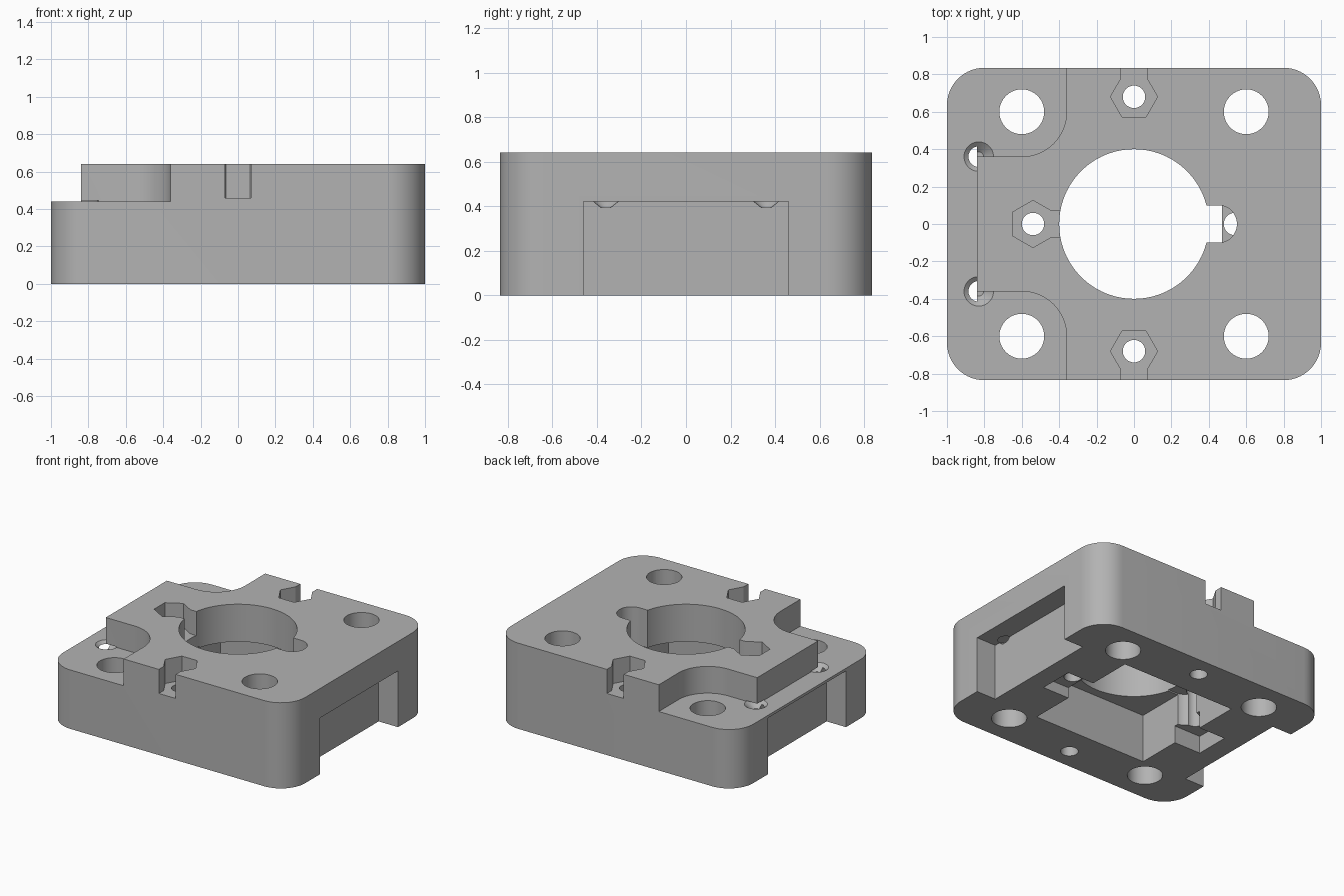
import bpy, bmesh, math

cube = bpy.data.objects.get("Cube")
if cube:
    bpy.data.objects.remove(cube, do_unlink=True)

grey = bpy.data.materials.new("plain_grey")
grey.use_nodes = True
GREY = (0.45, 0.45, 0.45, 1)
grey.diffuse_color = GREY
grey.node_tree.nodes["Principled BSDF"].inputs["Base Color"].default_value = GREY


def prism(name, points, z0, z1):
    """Extrude an outline from z0 to z1."""
    bm = bmesh.new()
    base = bm.faces.new([bm.verts.new((x, y, z0)) for x, y in points])
    top = bmesh.ops.extrude_face_region(bm, geom=[base])["geom"]
    for v in top:
        if isinstance(v, bmesh.types.BMVert):
            v.co.z = z1
    bmesh.ops.recalc_face_normals(bm, faces=bm.faces)
    mesh = bpy.data.meshes.new(name)
    bm.to_mesh(mesh)
    bm.free()
    mesh.materials.append(grey)
    obj = bpy.data.objects.new(name, mesh)
    bpy.context.collection.objects.link(obj)
    return obj


def rect(x0, x1, y0, y1):
    return [(x0, y0), (x1, y0), (x1, y1), (x0, y1)]


def ring(x, y, r, n=40, turn=0.0):
    return [(x + r * math.cos(turn + math.tau * i / n),
             y + r * math.sin(turn + math.tau * i / n)) for i in range(n)]


def round_rect(x0, x1, y0, y1, r, n=14):
    pts = []
    centres = [(x1 - r, y1 - r), (x0 + r, y1 - r), (x0 + r, y0 + r), (x1 - r, y0 + r)]
    for k, (cx, cy) in enumerate(centres):
        for i in range(n + 1):
            a = (k + i / n) * math.pi / 2
            pts.append((cx + r * math.cos(a), cy + r * math.sin(a)))
    return pts


body = prism("mounting_block", round_rect(-1, 1, -0.835, 0.835, 0.2), 0, 0.64)


def cut(cutter):
    cutter.hide_render = True
    mod = body.modifiers.new("cut", "BOOLEAN")
    mod.operation = "DIFFERENCE"
    mod.solver = "EXACT"
    mod.object = cutter
    bpy.context.view_layer.objects.active = body
    bpy.ops.object.modifier_apply(modifier=mod.name)
    bpy.data.objects.remove(cutter, do_unlink=True)


LOW, HIGH = -0.1, 0.8

# Lowered ledge along one side and at its two corners
cut(prism("ledge", rect(-1.2, -0.84, -1.2, 1.2), 0.44, HIGH))
for s in (-1, 1):
    ys = sorted((s * 0.36, s * 1.6))
    cut(prism("corner_ledge", round_rect(-1.6, -0.36, *ys, 0.24), 0.44, HIGH))

# Central bore above a square pocket
cut(prism("square_pocket", rect(-0.47, 0.47, -0.465, 0.465), LOW, 0.36))
cut(prism("bore", ring(0, 0, 0.4, 96), 0.2, HIGH))

# Corner bolt holes
for sx in (-1, 1):
    for sy in (-1, 1):
        cut(prism("bolt_hole", ring(sx * 0.6, sy * 0.6, 0.12), LOW, HIGH))

# Open nut traps and screw holes at front and back
for s in (-1, 1):
    cut(prism("nut_trap", ring(0, s * 0.68, 0.126, 6), 0.46, HIGH))
    ys = sorted((s * 0.7, s * 1.0))
    cut(prism("nut_channel", rect(-0.07, 0.07, *ys), 0.46, HIGH))
    cut(prism("screw_hole", ring(0, s * 0.68, 0.06), LOW, 0.55))

# Side recesses with tapered holes in their ceilings
for s in (-1, 1):
    xs = sorted((s * 0.84, s * 1.2))
    cut(prism("side_recess", rect(*xs, -0.46, 0.46), LOW, 0.42))
    for y in (-0.36, 0.36):
        hole = prism("tapered_hole", ring(s * 0.83, y, 0.085, 28), 0.395, 0.445)
        for v in hole.data.vertices:
            if v.co.z < 0.42:
                v.co.x = s * 0.83 + (v.co.x - s * 0.83) * 0.3
                v.co.y = y + (v.co.y - y) * 0.3
        cut(hole)

# Screw seats on both sides of the bore
for s, depth in ((-1, 0.13), (1, 0.08)):
    xs = sorted((s * 0.4, s * 0.69))
    cut(prism("lower_seat", rect(*xs, -0.13, 0.13), LOW, depth))
    cut(prism("screw_hole", ring(s * 0.54, 0, 0.06), LOW, 0.55))
cut(prism("left_slot", round_rect(0.2, 0.55, -0.1, 0.1, 0.099), 0.2, HIGH))
cut(prism("right_slot", round_rect(-0.55, -0.2, -0.1, 0.1, 0.099), 0.1, 0.37))
cut(prism("nut_trap", ring(-0.54, 0, 0.126, 6, math.pi / 6), 0.46, HIGH))
cut(prism("nut_channel", rect(-0.52, -0.3, -0.07, 0.07), 0.46, HIGH))

# Smooth the round walls, keep the machined edges crisp
bpy.ops.object.select_all(action="DESELECT")
body.select_set(True)
bpy.context.view_layer.objects.active = body
bpy.ops.object.shade_smooth_by_angle(angle=math.radians(30))
